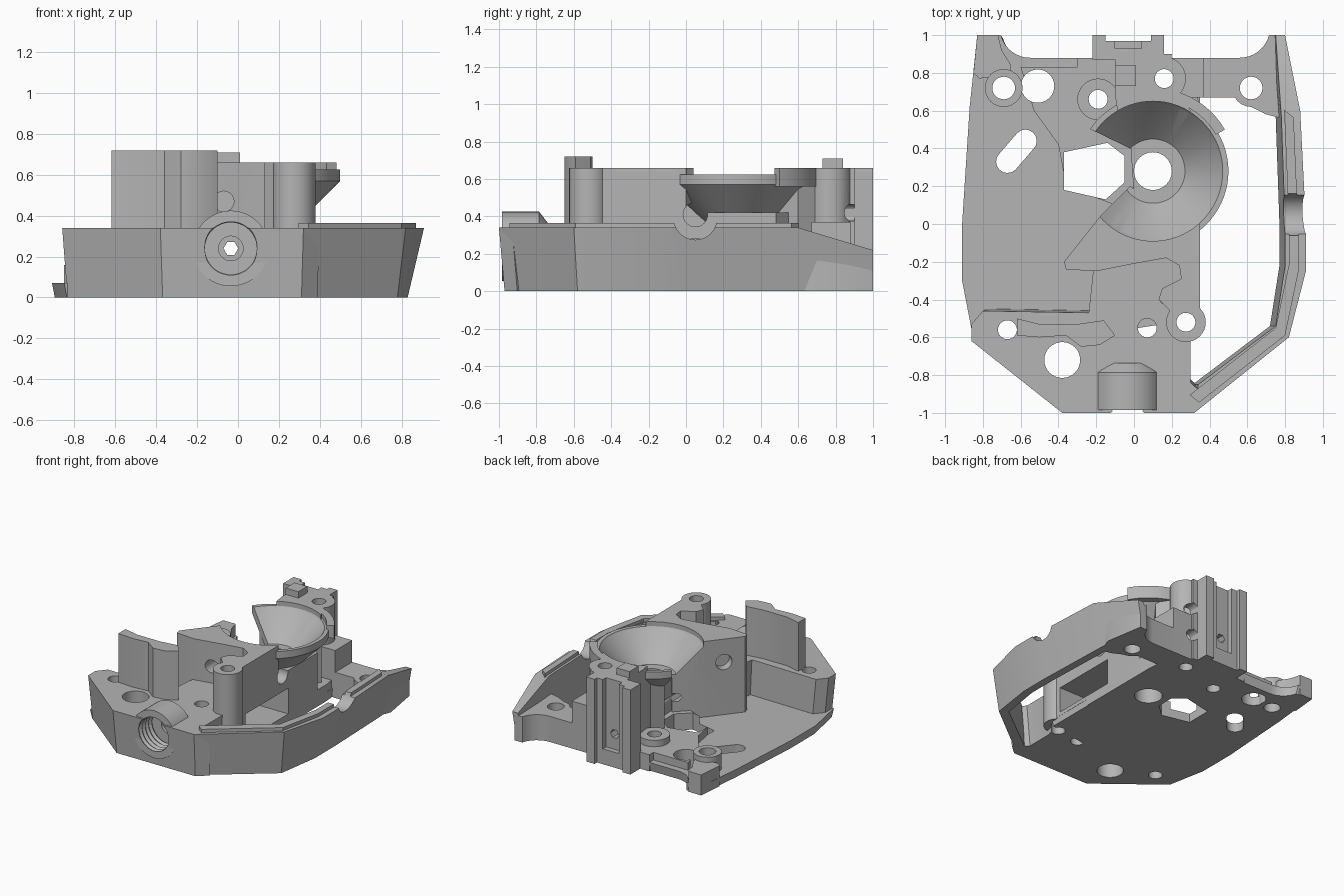
import bpy, bmesh
from math import sin, cos, pi, radians
from mathutils import Matrix, Vector

cube = bpy.data.objects.get("Cube")
if cube:
    bpy.data.objects.remove(cube, do_unlink=True)

mat = bpy.data.materials.new("plain grey")
mat.use_nodes = True
GREY = (0.46, 0.46, 0.46, 1)
mat.diffuse_color = GREY
mat.node_tree.nodes["Principled BSDF"].inputs["Base Color"].default_value = GREY


def finish(name, bm):
    bmesh.ops.remove_doubles(bm, verts=bm.verts, dist=0.0001)
    bmesh.ops.recalc_face_normals(bm, faces=bm.faces)
    me = bpy.data.meshes.new(name)
    bm.to_mesh(me)
    bm.free()
    me.materials.append(mat)
    ob = bpy.data.objects.new(name, me)
    bpy.context.collection.objects.link(ob)
    return ob


def prism(name, pts, z0, z1, taper=1.0):
    """Extruded outline; taper scales the bottom."""
    bm = bmesh.new()
    lo = [bm.verts.new((x * taper, y * taper, z0)) for x, y in pts]
    hi = [bm.verts.new((x, y, z1)) for x, y in pts]
    bm.faces.new(lo)
    bm.faces.new(hi)
    for i in range(len(pts)):
        j = (i + 1) % len(pts)
        bm.faces.new((lo[i], lo[j], hi[j], hi[i]))
    return finish(name, bm)


def box(name, x0, x1, y0, y1, z0, z1):
    return prism(name, [(x0, y0), (x1, y0), (x1, y1), (x0, y1)], z0, z1)


def lathe(name, profile, origin, axis=(0, 0, 1), n=48):
    """Closed (radius, height) profile spun about an axis."""
    bm = bmesh.new()
    vs = [bm.verts.new((r, 0, h)) for r, h in profile]
    edges = [bm.edges.new((vs[i], vs[(i + 1) % len(vs)])) for i in range(len(vs))]
    bmesh.ops.spin(bm, geom=vs + edges, axis=(0, 0, 1), cent=(0, 0, 0),
                   steps=n, angle=2 * pi)
    bmesh.ops.remove_doubles(bm, verts=bm.verts, dist=0.0001)
    loose = [e for e in bm.edges if not e.link_faces]
    bmesh.ops.delete(bm, geom=loose, context='EDGES')
    rot = Vector((0, 0, 1)).rotation_difference(Vector(axis)).to_matrix().to_4x4()
    bm.transform(Matrix.Translation(origin) @ rot)
    return finish(name, bm)


def rod(name, r, length, origin, axis=(0, 0, 1), n=32):
    return lathe(name, [(0, 0), (r, 0), (r, length), (0, length)], origin, axis, n)


def arc(cx, cy, r, a0, a1, n=8):
    return [(cx + r * cos(radians(a0 + (a1 - a0) * i / n)),
             cy + r * sin(radians(a0 + (a1 - a0) * i / n))) for i in range(n + 1)]


def rail(name, sections):
    """Skin four-sided sections along a path."""
    bm = bmesh.new()
    rings = [[bm.verts.new(p) for p in s] for s in sections]
    for a, b in zip(rings, rings[1:]):
        for i in range(4):
            bm.faces.new((a[i], a[(i + 1) % 4], b[(i + 1) % 4], b[i]))
    bm.faces.new(rings[0])
    bm.faces.new(rings[-1])
    return finish(name, bm)


CX, CY = 0.1, 0.28
parts = {}


def add(ob):
    parts[ob.name] = ob


# Thin floor and raised steps
add(prism("floor_plate", [(-.85, -.61), (-.91, -.3), (-.91, 0), (-.87, .62), (-.83, 1),
    (-.71, 1)] + arc(-.55, 1.04, .16, 195, 270) + [(.3, .88), (.35, .66), (.35, -.5), (-.3, -.6)],
    0, .07, .985))
add(prism("floor_step", [(-.6, .83), (-.53, .6), (-.4, .42), (-.36, .2), (-.1, .1),
    (.35, .2), (.35, .6), (.3, .88), (-.3, .88), (-.3, .83)], 0, .13))
add(prism("rear_left_corner", [(-.85, .8), (-.82, .77), (-.65, .79), (-.65, .84),
    (-.7, .92), (-.72, 1), (-.83, 1)], 0, .16))
add(rod("rear_left_boss", .1, .2, (-.69, .72, 0)))
add(rod("inner_boss", .11, .18, (-.19, .66, 0)))

# Front deck
add(prism("front_deck", [(-.86, -.62), (-.38, -1), (.32, -1), (.4, -.93), (.3, -.84),
    (.3, -.62), (.35, -.45), (.35, -.1), (-.2, -.1), (-.24, -.47), (-.8, -.46), (-.86, -.53)],
    0, .34, .97))
add(lathe("screw_dome", [(0, 0), (.185, 0), (.185, .2), (.12, .25), (0, .25)],
          (-.035, -.985, .24), (0, 1, 0)))
add(prism("deck_blade", [(-.62, -.5), (-.5, -.53), (-.3, -.53), (-.16, -.51), (-.1, -.59),
    (-.18, -.64), (-.28, -.65), (-.36, -.59), (-.5, -.6), (-.62, -.59)], .3, .72))
add(rod("front_boss", .105, .62, (.275, -.52, .04)))

# Slanted side wall with its raised lip
path = [(.32, -1, .28, -.97, .31, -.85, .34), (.82, -.6, .78, -.58, .72, -.54, .34),
        (.91, -.25, .83, -.24, .77, -.22, .34), (.91, 0, .83, 0, .77, 0, .34),
        (.88, .6, .81, .6, .75, .57, .34), (.8, 1, .76, 1, .72, 1, .22)]
add(rail("side_wall", [[(bx, by, 0), (ox, oy, z), (ix + .03, iy, z), (ix, iy, 0)]
                       for ox, oy, bx, by, ix, iy, z in path]))
add(rail("wall_lip", [[((ox + ix) / 2 + d, (oy + iy) / 2 + e, z + h)
                       for d, e, h in ((-.02, .02, -.04), (.03, -.02, -.04),
                                       (.03, -.02, .025), (-.02, .02, .025))]
                      for ox, oy, bx, by, ix, iy, z in path[:-1]]))

# Rear right plate
add(prism("rear_right_plate", [(.25, .67), (.53, .67)] + arc(.62, .72, .1, 210, 270, 4)
    + [(.7, .58), (.78, .56), (.83, .7), (.78, 1), (.72, 1)]
    + arc(.56, 1.04, .16, 345, 270) + [(.25, .88)], 0, .2))
add(box("cable_box", .2, .37, .67, .88, 0, .37))

# Centre block with fan-shaped top
add(prism("centre_block", [(-.37, -.2), (-.36, -.24), (-.2, -.25), (0, -.21), (.17, -.18),
    (.24, -.22), (.25, -.29), (.15, -.34), (.13, -.4), (.19, -.46), (.35, -.47),
    (.35, 0), (.1, .1), (-.02, .2), (-.18, .04)], .05, .66))
add(prism("cone_support", [(0, .15), (.1, -.1), (.35, -.1), (.35, .48), (.2, .6), (-.02, .44)], 0, .42))

# Funnel
add(lathe("funnel", [(.1, .36), (.19, .36), (.4, .57), (.4, .625), (.37, .625), (.36, .61),
    (.17, .42), (.17, .4), (.13, .4), (.13, .38), (.1, .38)], (CX, CY, 0), n=72))
add(prism("funnel_rim", arc(CX, CY, .44, 30, 115, 16) + arc(CX, CY, .385, 115, 30, 16), .56, .66))

# Rear block and grooved pillar
add(prism("rear_block", [(-.13, .45), (-.08, .55), (-.1, .68), (-.1, .78), (-.02, .74),
    (.02, .8), (.02, .9), (.2, .9)] + arc(.16, .77, .115, 70, -45) + [(.3, .6), (.2, .45)], 0, .66))
add(box("rear_pillar", -.22, .16, .87, 1, 0, .66))
add(box("pillar_link", -.1, .16, .74, .9, 0, .66))
add(box("pillar_tab", -.1, .01, .73, .84, .6, .71))

# Cutters, each with the parts it goes through
cutters = []


def cut(ob, names):
    ob.hide_render = True
    cutters.append(ob)
    for n in names.split():
        m = parts[n].modifiers.new("cut", 'BOOLEAN')
        m.operation, m.solver, m.object = 'DIFFERENCE', 'EXACT', ob


FLOOR = "floor_plate floor_step "
for x, y, r, names in [
        (-.38, -.72, .095, "front_deck " + FLOOR), (.07, -.55, .05, "front_deck"),
        (-.67, -.56, .05, "front_deck floor_plate"), (.275, -.52, .05, "front_deck front_boss floor_plate"),
        (-.69, .72, .06, "floor_plate rear_left_boss"), (-.51, .73, .088, FLOOR),
        (-.19, .66, .05, FLOOR + "inner_boss"), (.62, .72, .06, "rear_right_plate"),
        (.16, .77, .05, FLOOR + "rear_block pillar_link cable_box"),
        (CX, CY, .1, FLOOR + "cone_support centre_block")]:
    cut(rod("hole_cutter", r, 1.2, (x, y, -.1)), names)
slot = arc(-.575, .44, .06, -45, 135) + arc(-.67, .33, .06, 135, 315)
cut(prism("slot_cutter", slot, -.1, .3), FLOOR)
cut(prism("window_cutter", [(-.37, .18), (-.15, .13), (-.05, .22), (-.05, .36), (-.14, .43), (-.37, .38)],
          -.1, .6), FLOOR)
cut(lathe("funnel_cutter", [(0, .42), (.17, .42), (.37, .62), (.37, .9), (0, .9)], (CX, CY, 0), n=72),
    "centre_block rear_block")
cut(prism("gap_cutter", [(0, .39), (-.35, .56), (-.45, .28), (-.35, -.13), (0, .2)], .2, .8), "funnel")

# Threaded screw bore and the fine key hole behind it
thread = [(0, 0)] + [(.14 - .013 * (i % 2), i * .02) for i in range(11)] + [(.06, .2), (.06, .27), (0, .27)]
cut(lathe("bore_cutter", thread, (-.035, -1.01, .24), (0, 1, 0)), "front_deck screw_dome")
cut(rod("key_cutter", .036, 2.2, (-.035, -1.1, .24), (0, 1, 0), 6),
    "front_deck screw_dome centre_block cone_support rear_block pillar_link rear_pillar")

# Side pocket, set screws, wall notch and pillar grooves
cut(box("pocket_cutter", .08, .5, -.41, .12, .08, .28), "front_deck centre_block cone_support")
cut(rod("side_screw_cutter", .065, .3, (.2, .05, .41), (1, 0, 0)), "centre_block cone_support")
cut(rod("front_screw_cutter", .05, .2, (-.07, -.3, .47), (0, 1, 0)), "centre_block")
cut(rod("diagonal_screw_cutter", .06, .2, (-.22, -.12, .48), (-.78, .62, 0)), "centre_block")
cut(rod("notch_cutter", .115, .5, (.6, .05, .39), (1, 0, 0)), "side_wall wall_lip")
cut(box("groove_cutter", -.1, .04, .93, 1.1, .12, .8), "rear_pillar")
cut(box("shoulder_cutter", -.15, .09, .97, 1.1, -.1, .8), "rear_pillar")
for z in (.2, .42):
    cut(rod("rear_hole_cutter", .045, .2, (.2, .8, z), (0, 1, 0)), "rear_block cable_box")

# Bake the cuts, drop the cutters and shade
deps = bpy.context.evaluated_depsgraph_get()
baked = {n: bpy.data.meshes.new_from_object(o.evaluated_get(deps)) for n, o in parts.items()}
for n, o in parts.items():
    o.modifiers.clear()
    o.data = baked[n]
for c in cutters:
    bpy.data.objects.remove(c, do_unlink=True)
bpy.ops.object.select_all(action='DESELECT')
for o in parts.values():
    o.select_set(True)
    bpy.context.view_layer.objects.active = o
bpy.ops.object.shade_smooth_by_angle(angle=radians(30))
